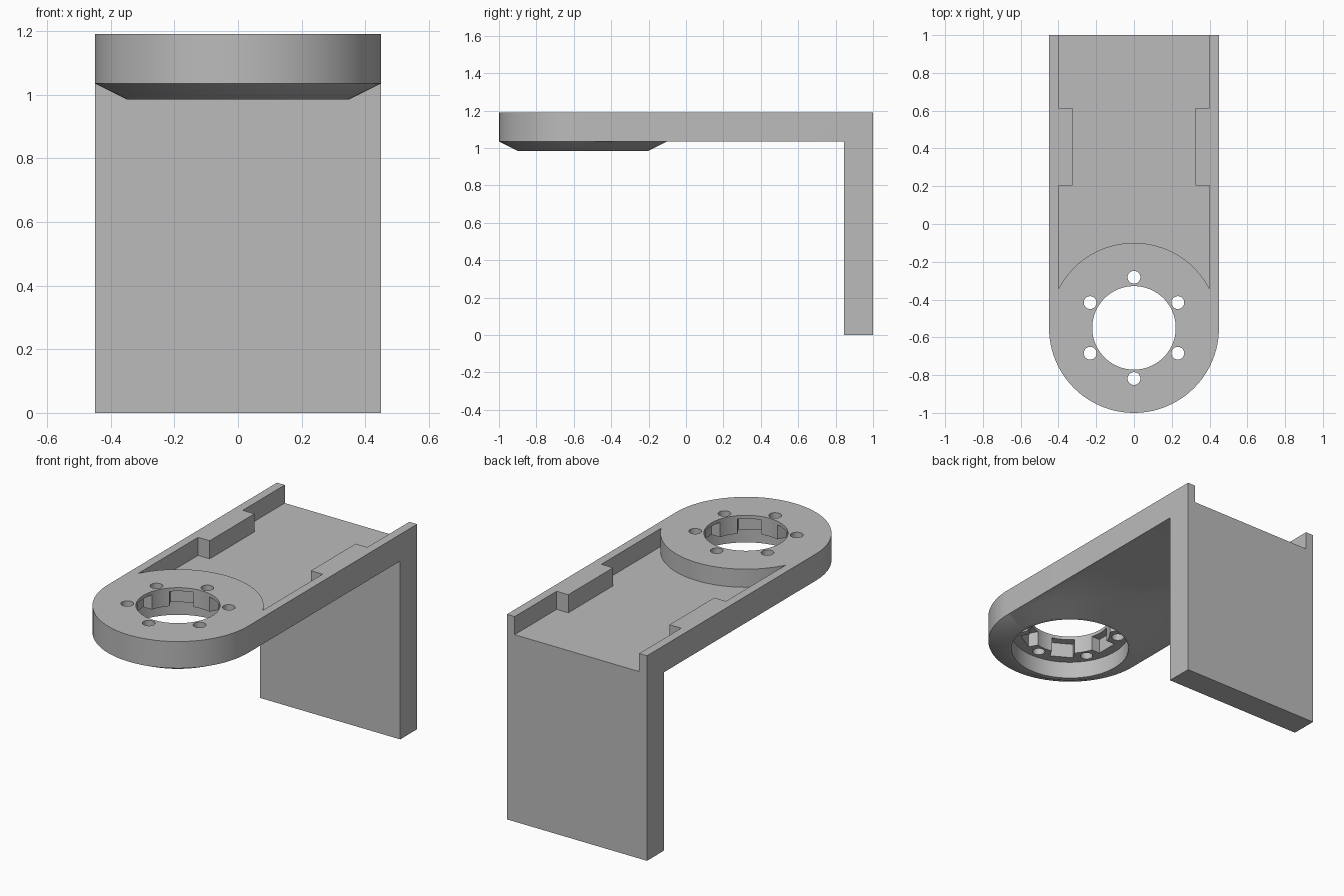
import bpy, bmesh
from math import cos, sin, pi, radians
from mathutils import Matrix, Vector

if "Cube" in bpy.data.objects:
    bpy.data.objects.remove(bpy.data.objects["Cube"], do_unlink=True)

HALF, TOP, UNDER, FLOOR, BOTTOM = 0.45, 1.19, 1.035, 1.085, 0.985
CY = -0.55          # centre of the round end
SEG = 96

grey = bpy.data.materials.new("plain_grey")
grey.use_nodes = True
colour = (0.5, 0.5, 0.5, 1)
grey.diffuse_color = colour
grey.node_tree.nodes["Principled BSDF"].inputs["Base Color"].default_value = colour


def make(name, bm):
    bmesh.ops.recalc_face_normals(bm, faces=bm.faces)
    mesh = bpy.data.meshes.new(name)
    bm.to_mesh(mesh)
    bm.free()
    mesh.materials.append(grey)
    obj = bpy.data.objects.new(name, mesh)
    bpy.context.collection.objects.link(obj)
    return obj


def prism(name, points, direction):
    """Extrude a closed outline along a direction."""
    bm = bmesh.new()
    face = bm.faces.new([bm.verts.new(p) for p in points])
    out = bmesh.ops.extrude_face_region(bm, geom=[face])
    verts = [v for v in out["geom"] if isinstance(v, bmesh.types.BMVert)]
    bmesh.ops.translate(bm, verts=verts, vec=Vector(direction))
    return make(name, bm)


def turned(name, rings, x=0, y=CY, seg=SEG):
    """Stack of (radius, height) rings, capped at both ends."""
    bm = bmesh.new()
    loops = [[bm.verts.new((x + r * cos(2 * pi * i / seg), y + r * sin(2 * pi * i / seg), z))
              for i in range(seg)] for r, z in rings]
    for a, b in zip(loops, loops[1:]):
        for i in range(seg):
            j = (i + 1) % seg
            bm.faces.new((a[i], a[j], b[j], b[i]))
    bm.faces.new(loops[0][::-1])
    bm.faces.new(loops[-1])
    return make(name, bm)


def combine(target, tool, operation):
    mod = target.modifiers.new(tool.name, "BOOLEAN")
    mod.operation, mod.solver, mod.object = operation, "EXACT", tool
    bpy.context.view_layer.objects.active = target
    bpy.ops.object.modifier_apply(modifier=mod.name)
    bpy.data.objects.remove(tool, do_unlink=True)


# L-shaped arm and upright, swept across the width
side = [(CY, UNDER), (0.845, UNDER), (0.845, 0), (1, 0), (1, TOP), (CY, TOP)]
bracket = prism("bracket", [(-HALF, y, z) for y, z in side], (2 * HALF, 0, 0))

# Channel between the rails, narrowed by a block on each side
edge = [(0.4, -0.6), (0.4, 0.205), (0.325, 0.205), (0.325, 0.615), (0.4, 0.615), (0.4, 1.1)]
outline = edge + [(-x, y) for x, y in reversed(edge)]
combine(bracket, prism("channel", [(x, y, FLOOR) for x, y in outline], (0, 0, 0.3)), "DIFFERENCE")

# Round end with a tapered underside
combine(bracket, turned("round_end", [(0.35, BOTTOM), (HALF, UNDER), (HALF, TOP)]), "UNION")

# Centre hole and wider recess from below
bore = [(0.323, 0.9), (0.323, FLOOR), (0.221, FLOOR), (0.221, 1.3)]
combine(bracket, turned("bore", bore), "DIFFERENCE")

# Six screw holes with notches between them, left closed by a thin top lip
for k in range(6):
    a = radians(30 + 60 * k)
    hole = turned("screw_hole", [(0.034, 1.03), (0.034, 1.3)],
                  0.268 * cos(a), CY + 0.268 * sin(a), 24)
    combine(bracket, hole, "DIFFERENCE")
    place = Matrix.Translation((0, CY, 0)) @ Matrix.Rotation(radians(60 * k), 4, "Z")
    corners = [(0.1, -0.064), (0.266, -0.064), (0.266, 0.064), (0.1, 0.064)]
    notch = prism("notch", [place @ Vector((x, y, 1.04)) for x, y in corners], (0, 0, 0.13))
    combine(bracket, notch, "DIFFERENCE")

# Smooth the curved walls, keep the edges crisp
bpy.ops.object.select_all(action="DESELECT")
bracket.select_set(True)
bpy.context.view_layer.objects.active = bracket
bpy.ops.object.shade_smooth_by_angle(angle=radians(30))
